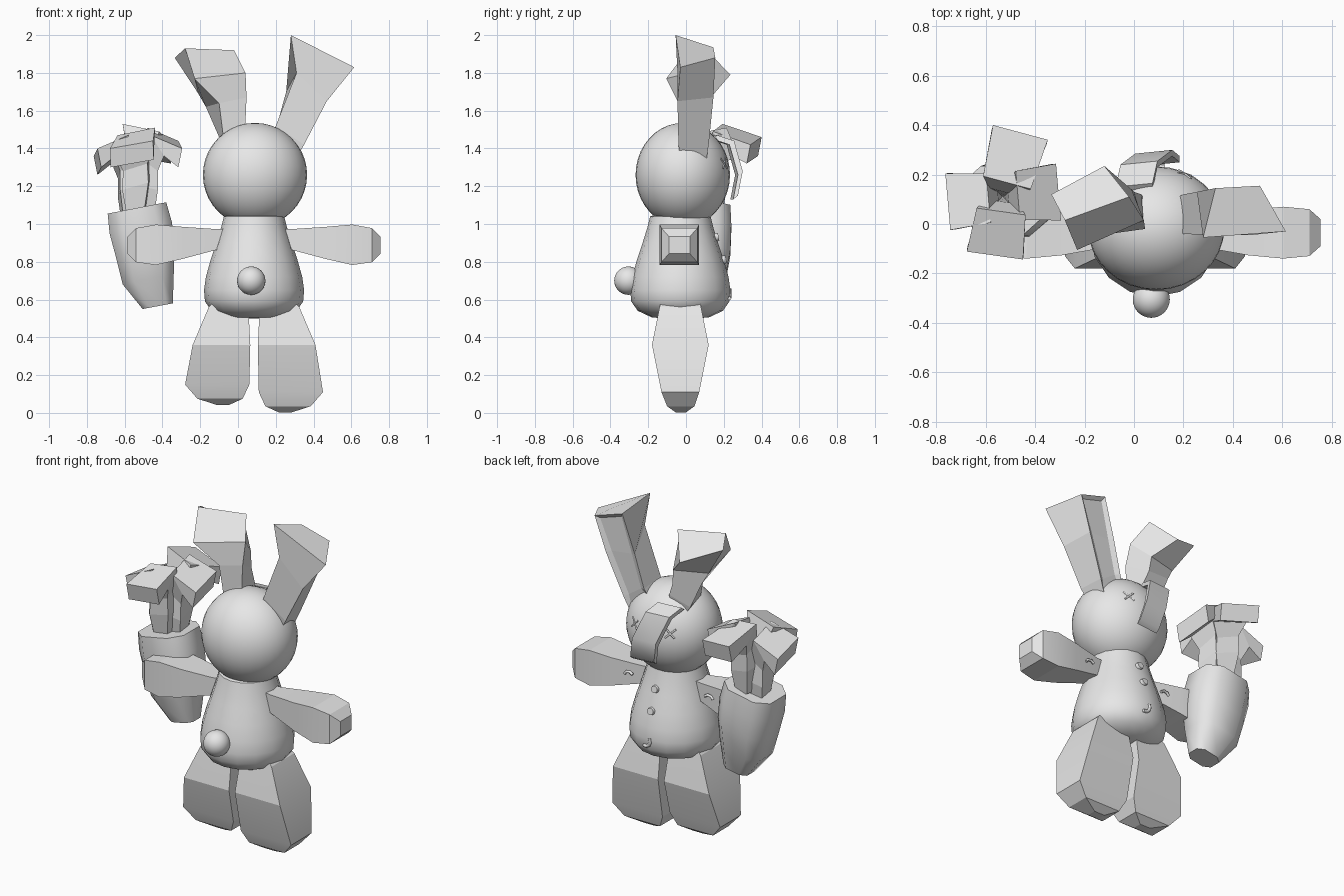
import bpy, bmesh, math
from mathutils import Vector, Matrix

if "Cube" in bpy.data.objects:
    bpy.data.objects.remove(bpy.data.objects["Cube"])

CX, CY = 0.085, -0.03          # axis of the toy
grey = bpy.data.materials.new("plain grey")
grey.diffuse_color = (0.8, 0.8, 0.8, 1)
grey.use_nodes = True
grey.node_tree.nodes["Principled BSDF"].inputs["Base Color"].default_value = grey.diffuse_color


def finish(bm, name, smooth=0):
    bmesh.ops.recalc_face_normals(bm, faces=bm.faces[:])
    me = bpy.data.meshes.new(name)
    bm.to_mesh(me)
    bm.free()
    ob = bpy.data.objects.new(name, me)
    bpy.context.collection.objects.link(ob)
    me.materials.append(grey)
    if smooth:
        bpy.ops.object.select_all(action='DESELECT')
        ob.select_set(True)
        bpy.context.view_layer.objects.active = ob
        bpy.ops.object.shade_smooth_by_angle(angle=math.radians(smooth))
    return ob


def loft(name, rings, smooth=0, groove=False, bevel=0):
    """Skin a chain of equal-length rings and cap both ends."""
    bm = bmesh.new()
    vs = [[bm.verts.new(p) for p in r] for r in rings]
    n = len(vs[0])
    back = []
    for a, b in zip(vs, vs[1:]):
        for i in range(n):
            j = (i + 1) % n
            f = bm.faces.new((a[i], a[j], b[j], b[i]))
            if groove and i == 2:
                back.append(f)
    bm.faces.new(vs[0][::-1])
    bm.faces.new(vs[-1])
    bmesh.ops.recalc_face_normals(bm, faces=bm.faces[:])
    if groove:                  # sunken inner ear
        bmesh.ops.inset_region(bm, faces=back, thickness=0.03, depth=-0.015)
    ob = finish(bm, name, smooth)
    if bevel:
        m = ob.modifiers.new("soft edges", 'BEVEL')
        m.width, m.segments = bevel, 3
    return ob


def ball(name, c, r):
    bm = bmesh.new()
    bmesh.ops.create_uvsphere(bm, u_segments=32, v_segments=20, radius=1)
    bm.transform(Matrix.Translation(c) @ Matrix.Diagonal((*r, 1)))
    return finish(bm, name, 60)


def stitch(name, pts, r=0.008):
    cu = bpy.data.curves.new(name, 'CURVE')
    cu.dimensions = '3D'
    cu.bevel_depth, cu.bevel_resolution = r, 2
    cu.use_fill_caps = True
    sp = cu.splines.new('POLY')
    sp.points.add(len(pts) - 1)
    for p, q in zip(sp.points, pts):
        p.co = (*q, 1)
    ob = bpy.data.objects.new(name, cu)
    bpy.context.collection.objects.link(ob)
    cu.materials.append(grey)


# head and tail
ball("head", (0.09, -0.017, 1.26), (0.276, 0.25, 0.275))
ball("tail", (0.07, -0.305, 0.70), (0.075, 0.075, 0.075))

# pear-shaped body
profile = [(0.10, 1.06), (0.16, 1.04), (0.175, 0.98), (0.20, 0.90), (0.23, 0.81),
           (0.255, 0.72), (0.265, 0.65), (0.26, 0.59), (0.225, 0.54), (0.15, 0.505), (0.06, 0.50)]
loft("body", [[(CX + r * math.cos(t * math.pi / 8), CY + r * math.sin(t * math.pi / 8), z)
               for t in range(16)] for r, z in profile], 35)

# arms and legs, mirrored about the body axis
for side, word in ((1, "right"), (-1, "left")):
    arm = [(0.10, 0.045, 0.05, 0.925), (0.20, 0.06, 0.055, 0.918), (0.38, 0.092, 0.085, 0.90),
           (0.52, 0.105, 0.107, 0.89), (0.625, 0.095, 0.09, 0.888), (0.67, 0.055, 0.045, 0.888)]
    loft(word + "_arm", [[(CX + side * x, CY - .005 + s * hy, z + t * hz)
                          for s, t in ((-1, -1), (1, -1), (1, 1), (-1, 1))]
                         for x, hy, hz, z in arm], 15)
    lift = 0 if side > 0 else 0.04
    leg = [(0.60, 0.05, 0.20, -0.13, 0.07), (0.56, 0.03, 0.24, -0.14, 0.08),
           (0.36, 0.02, 0.325, -0.18, 0.12), (0.11 + lift, 0.025, 0.365, -0.13, 0.07),
           (0.035 + lift, 0.06, 0.30, -0.10, 0.045), (0.003 + lift, 0.13, 0.20, -0.055, 0.0)]
    loft(word + "_leg", [[(CX + side * x0, y0, z), (CX + side * x1, y0, z),
                          (CX + side * x1, y1, z), (CX + side * x0, y1, z)]
                         for z, x0, x1, y0, y1 in leg], 15)
    # seam on each arm
    stitch(word + "_arm_stitch", [(CX + side * (0.27 + 0.03 * math.cos(a)), 0.045,
                                   0.90 + 0.025 * math.sin(a)) for a in (0.2, 1, 1.8, 2.6)])
    # crossed thread eyes
    for d in (-1, 1):
        pts = []
        for k in (-1, 0, 1):
            x, z = 0.12 + 0.025 * k, 0.06 + 0.025 * k * d
            y = 0.25 * math.sqrt(1 - (x / .276) ** 2 - (z / .275) ** 2)
            pts.append((CX + side * x, y - 0.015, 1.26 + z))
        stitch(word + "_eye_thread", pts, 0.005)

# upright ear and folded ear: rings run front-left, front-right, back-right, back-left
loft("right_ear", [
    [(0.18, -0.03, 1.46), (0.31, -0.03, 1.35), (0.31, 0.11, 1.35), (0.18, 0.11, 1.46)],
    [(0.20, -0.04, 1.52), (0.35, -0.04, 1.42), (0.34, 0.12, 1.42), (0.20, 0.12, 1.50)],
    [(0.31, -0.045, 1.80), (0.47, -0.045, 1.65), (0.44, 0.145, 1.67), (0.255, 0.13, 1.70)],
    [(0.28, -0.055, 2.00), (0.615, -0.03, 1.83), (0.51, 0.155, 1.88), (0.33, 0.145, 1.935)],
], groove=True)
loft("left_ear", [
    [(-0.06, -0.03, 1.42), (0.04, -0.02, 1.48), (0.04, 0.10, 1.46), (-0.06, 0.10, 1.40)],
    [(-0.08, -0.03, 1.48), (0.04, -0.02, 1.55), (0.03, 0.12, 1.51), (-0.10, 0.10, 1.46)],
    [(-0.10, -0.04, 1.64), (0.045, -0.02, 1.67), (0.0, 0.13, 1.59), (-0.17, 0.09, 1.62)],
    [(-0.23, -0.105, 1.77), (0.04, 0.015, 1.80), (-0.01, 0.14, 1.68), (-0.21, 0.08, 1.69)],
    [(-0.28, 0.015, 1.93), (-0.02, 0.11, 1.92), (-0.12, 0.235, 1.79), (-0.335, 0.12, 1.88)],
])

# twisted strip over the face
strip = [(0.0, 0.15, 1.46), (0.02, 0.24, 1.43), (0.08, 0.285, 1.27), (0.11, 0.26, 1.14)]
loft("face_strip", [[(x - 0.075, y - 0.025, z - 0.01), (x + 0.075, y - 0.01, z - 0.01),
                     (x + 0.075, y + 0.015, z + 0.01), (x - 0.075, y, z + 0.01)]
                    for x, y, z in strip], 40)

# chest buttons and belly stitch
for z, r in ((0.93, 0.158), (0.81, 0.197)):
    bm = bmesh.new()
    bmesh.ops.create_cone(bm, cap_ends=True, segments=16, radius1=0.026, radius2=0.02, depth=0.03)
    bm.transform(Matrix.Translation((CX + 0.01, r, z)) @ Matrix.Rotation(-math.pi / 2 + 0.2, 4, 'X'))
    finish(bm, "button", 40)
stitch("belly_stitch", [(CX + 0.03 + 0.035 * math.cos(a), 0.23, 0.64 + 0.035 * math.sin(a))
                        for a in (2.6, 3.2, 3.8, 4.4, 5.0)], 0.01)

# carrot: rounded square cross-section, narrowing down
carrot = [(-0.535, 1.085, 0.155, 0.14), (-0.515, 0.98, 0.165, 0.145), (-0.49, 0.85, 0.155, 0.14),
          (-0.475, 0.71, 0.135, 0.115), (-0.425, 0.565, 0.08, 0.065)]
ring8 = [(-1, -.55), (-.55, -1), (.55, -1), (1, -.55), (1, .55), (.55, 1), (-.55, 1), (-1, .55)]
loft("carrot", [[(x + hx * s, 0.095 + hy * t, z + (0.03 if z > 0.6 else 0.015) * s)
                 for s, t in ring8] for x, z, hx, hy in carrot], 50)

# drooping carrot leaves fanned round the top
for deg, reach, rise in ((75, 0.27, 0.02), (5, 0.225, 0.0), (185, 0.225, -0.04), (262, 0.24, 0.0)):
    a = math.radians(deg)
    out, across = Vector((math.cos(a), math.sin(a), 0)), Vector((-math.sin(a), math.cos(a), 0))
    root = Vector((-0.53, 0.11, rise))
    # inner/outer edge as (distance out, height), then half width
    steps = [((0.00, 1.05), (0.08, 1.05), 0.045), ((0.01, 1.22), (0.10, 1.20), 0.07),
             ((0.02, 1.36), (0.10, 1.30), 0.065), ((0.06, 1.49), (0.13, 1.38), 0.10),
             ((reach, 1.42), (reach - 0.02, 1.32), 0.115)]
    loft("carrot_leaf", [[root + out * d + across * (w * s) + Vector((0, 0, z + 0.02 * s))
                          for (d, z), s in ((p, -1), (p, 1), (q, 1), (q, -1))]
                         for p, q, w in steps])
